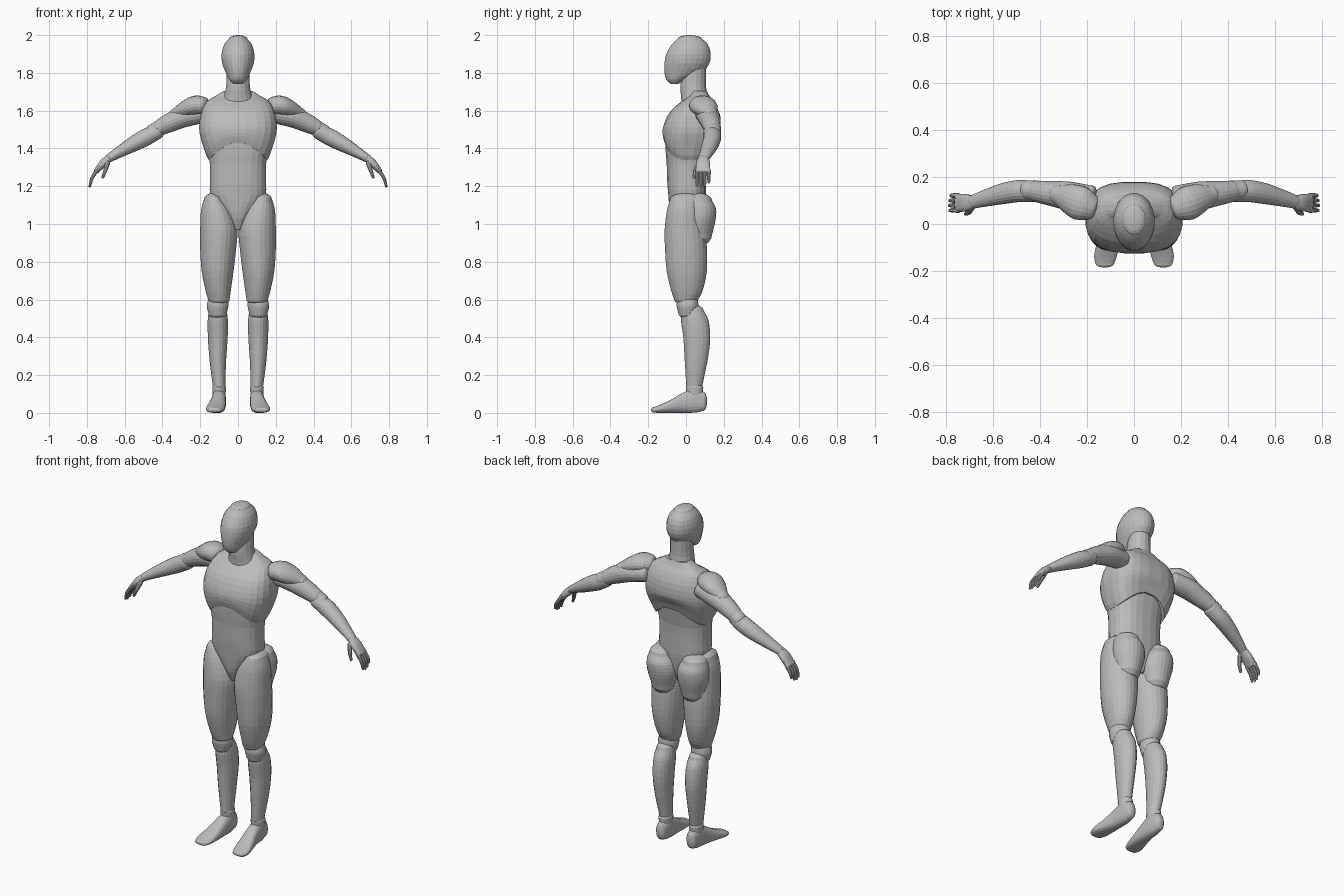
import bpy, bmesh, math
from mathutils import Vector

grey = bpy.data.materials.new("mannequin grey")
grey.diffuse_color = (0.5, 0.5, 0.5, 1)


def smooth_path(pts, steps):
    """Catmull-Rom resampling of (x, y, z, ra, rb) sections."""
    P = [Vector(p) for p in pts]
    P = [2 * P[0] - P[1]] + P + [2 * P[-1] - P[-2]]
    out = []
    for i in range(1, len(P) - 2):
        a, b, c, d = P[i - 1:i + 3]
        for s in range(steps):
            t = s / steps
            out.append(0.5 * (2 * b + (c - a) * t + (2 * a - 5 * b + 4 * c - d) * t ** 2
                              + (3 * b - a - 3 * c + d) * t ** 3))
    return out + [P[-2]]


def loft(name, pts, axis=None, ref=(0, 1, 0), dome=(0, 0), power=2.0,
         sides=24, steps=3, mirror=False, shape=None):
    """Skin superellipse sections along a path; dome = rounded end lengths."""
    secs = smooth_path(pts, steps)
    cen = [Vector(s[:3]) for s in secs]
    n = len(secs)
    rings = []
    for i, s in enumerate(secs):
        t = Vector(axis) if axis else (cen[min(i + 1, n - 1)] - cen[max(i - 1, 0)]).normalized()
        rings.append((cen[i], t, abs(s[3]), abs(s[4])))
    tips = []
    for end, sign, d in ((0, -1, dome[0]), (-1, 1, dome[1])):
        c, t, ra, rb = rings[end]
        tips.append(c + t * sign * d)
        if d:
            extra = [(c + t * sign * d * math.sin(a), t, ra * math.cos(a), rb * math.cos(a))
                     for a in (0.4, 0.8, 1.2)]
            rings = extra[::-1] + rings if end == 0 else rings + extra
    bm = bmesh.new()
    loops = []
    for c, t, ra, rb in rings:
        b = (Vector(ref) - t * t.dot(Vector(ref))).normalized()
        u = b.cross(t)
        loop = []
        for k in range(sides):
            a = 2 * math.pi * (k + 0.5) / sides
            ca, sa = math.cos(a), math.sin(a)
            loop.append(bm.verts.new(c + u * ra * math.copysign(abs(ca) ** (2 / power), ca)
                                     + b * rb * math.copysign(abs(sa) ** (2 / power), sa)))
        loops.append(loop)
    for p, q in zip(loops, loops[1:]):
        for k in range(sides):
            j = (k + 1) % sides
            bm.faces.new((p[k], p[j], q[j], q[k]))
    for loop, tip in ((loops[0], tips[0]), (loops[-1], tips[1])):
        v = bm.verts.new(tip)
        for k in range(sides):
            bm.faces.new((loop[k], loop[(k + 1) % sides], v))
    if shape:
        for v in bm.verts:
            shape(v.co)
    bmesh.ops.recalc_face_normals(bm, faces=bm.faces)
    me = bpy.data.meshes.new(name)
    bm.to_mesh(me)
    bm.free()
    me.materials.append(grey)
    ob = bpy.data.objects.new(name, me)
    bpy.context.collection.objects.link(ob)
    if mirror:
        m = ob.modifiers.new("mirror", 'MIRROR')
        m.use_mirror_merge = False
    return ob


UP = (0, 0, 1)

# Head: egg with a forward chin
loft("head", [(0, -.06, 1.745, .03, .025), (0, -.05, 1.765, .047, .055),
              (0, -.015, 1.80, .065, .10), (0, .005, 1.85, .084, .12),
              (0, .013, 1.90, .088, .119), (0, .02, 1.95, .074, .097),
              (0, .02, 1.98, .05, .066)], axis=UP, dome=(.005, .02), steps=2)

# Neck
loft("neck", [(0, .045, 1.62, .10, .07), (0, .045, 1.67, .078, .072),
              (0, .038, 1.73, .064, .069), (0, .045, 1.83, .06, .062)], axis=UP, sides=16)


# Chest shell, with its lower rim lifted into a rib arch
def rib_arch(co):
    w = min(1, max(0, (1.52 - co.z) / .2))
    co.z += .11 * w * max(0, 1 - (co.x / .17) ** 2)


loft("chest", [(0, .012, 1.32, .156, .124), (0, .014, 1.40, .182, .137),
               (0, .024, 1.48, .205, .149), (0, .033, 1.54, .205, .147),
               (0, .045, 1.60, .192, .126), (0, .062, 1.65, .165, .085),
               (0, .07, 1.675, .125, .056), (0, .07, 1.705, .075, .04)],
     axis=UP, power=2.7, steps=2, shape=rib_arch)

# Abdomen narrowing into the groin
loft("abdomen", [(0, .02, 1.52, .16, .115), (0, .008, 1.42, .164, .118),
                 (0, .003, 1.32, .15, .106), (0, .003, 1.22, .149, .103),
                 (0, .006, 1.15, .147, .10), (0, .006, 1.09, .10, .095),
                 (0, .005, 1.03, .055, .085), (0, .005, .97, .025, .06)],
     axis=UP, power=2.5, dome=(0, .02), steps=2)

# Thighs and glutes
loft("thigh", [(.101, 0, .595, .056, .062), (.105, .005, .65, .068, .085),
               (.108, .004, .75, .085, .107), (.105, 0, .87, .096, .112),
               (.102, -.006, .97, .099, .108), (.115, -.006, 1.07, .082, .096),
               (.127, -.002, 1.13, .054, .083)],
     axis=UP, dome=(.02, .035), mirror=True)
loft("glute", [(.098, .065, .95, .072, .075), (.098, .07, 1.02, .09, .087),
               (.102, .072, 1.08, .086, .088), (.108, .066, 1.12, .07, .074)],
     axis=UP, dome=(.07, .045), mirror=True)

# Knees, lower legs and ankles
loft("knee", [(.108, .008, .53, .05, .05), (.108, .008, .565, .058, .058),
              (.106, .008, .595, .054, .056)],
     axis=UP, dome=(.035, .028), mirror=True, sides=20)
loft("lower_leg", [(.10, .043, .14, .033, .043), (.104, .049, .21, .039, .052),
                   (.107, .055, .30, .046, .064), (.107, .057, .40, .053, .072),
                   (.107, .046, .49, .054, .074), (.107, .035, .54, .048, .06)],
     axis=UP, dome=(.015, .035), mirror=True, sides=20)
loft("ankle", [(.10, .046, .10, .035, .044), (.10, .046, .135, .037, .046)],
     axis=UP, dome=(.02, .02), mirror=True, sides=20)

# Feet run from heel to toe
loft("foot", [(.10, .09, .062, .03, .052), (.10, .05, .067, .036, .066),
              (.103, -.015, .054, .039, .054), (.112, -.08, .035, .046, .035),
              (.121, -.135, .022, .049, .022), (.124, -.168, .016, .04, .015)],
     axis=(0, -1, 0), ref=UP, dome=(.022, .017), power=2.4, mirror=True, sides=20)

# Shoulders and arms
loft("shoulder", [(.185, .07, 1.625, .048, .058), (.225, .087, 1.627, .053, .073),
                  (.275, .108, 1.61, .045, .064), (.325, .125, 1.588, .03, .04)],
     dome=(.03, .04), mirror=True, sides=20)
loft("upper_arm", [(.18, .105, 1.585, .05, .058), (.28, .12, 1.568, .055, .061),
                   (.36, .131, 1.537, .051, .052), (.42, .14, 1.507, .042, .045)],
     dome=(.02, .025), mirror=True, sides=20)
loft("elbow", [(.425, .142, 1.502, .041, .043), (.455, .144, 1.487, .04, .042)],
     dome=(.028, .028), mirror=True, sides=20)
loft("forearm", [(.425, .138, 1.49, .04, .045), (.49, .14, 1.458, .046, .047),
                 (.56, .128, 1.42, .04, .044), (.63, .11, 1.38, .03, .036),
                 (.685, .094, 1.347, .022, .029)],
     dome=(.03, .015), mirror=True, sides=20)

# Hands
loft("palm", [(.685, .092, 1.347, .02, .028), (.715, .09, 1.32, .021, .037),
              (.75, .09, 1.28, .014, .039)],
     dome=(.012, .012), power=2.4, mirror=True, sides=16)
loft("thumb", [(.69, .07, 1.325, .014, .014), (.702, .05, 1.285, .011, .011),
               (.715, .043, 1.25, .008, .008)],
     dome=(.008, .01), mirror=True, sides=10)
for i, (name, drop) in enumerate((("index_finger", .006), ("middle_finger", 0),
                                  ("ring_finger", .005), ("little_finger", .02))):
    y = .058 + i * .021
    loft(name, [(.745, y, 1.285, .01, .0105), (.772, y, 1.245, .0095, .0095),
                (.784 - drop * .3, y, 1.203 + drop, .007, .007)],
         dome=(.006, .01), mirror=True, sides=10)
